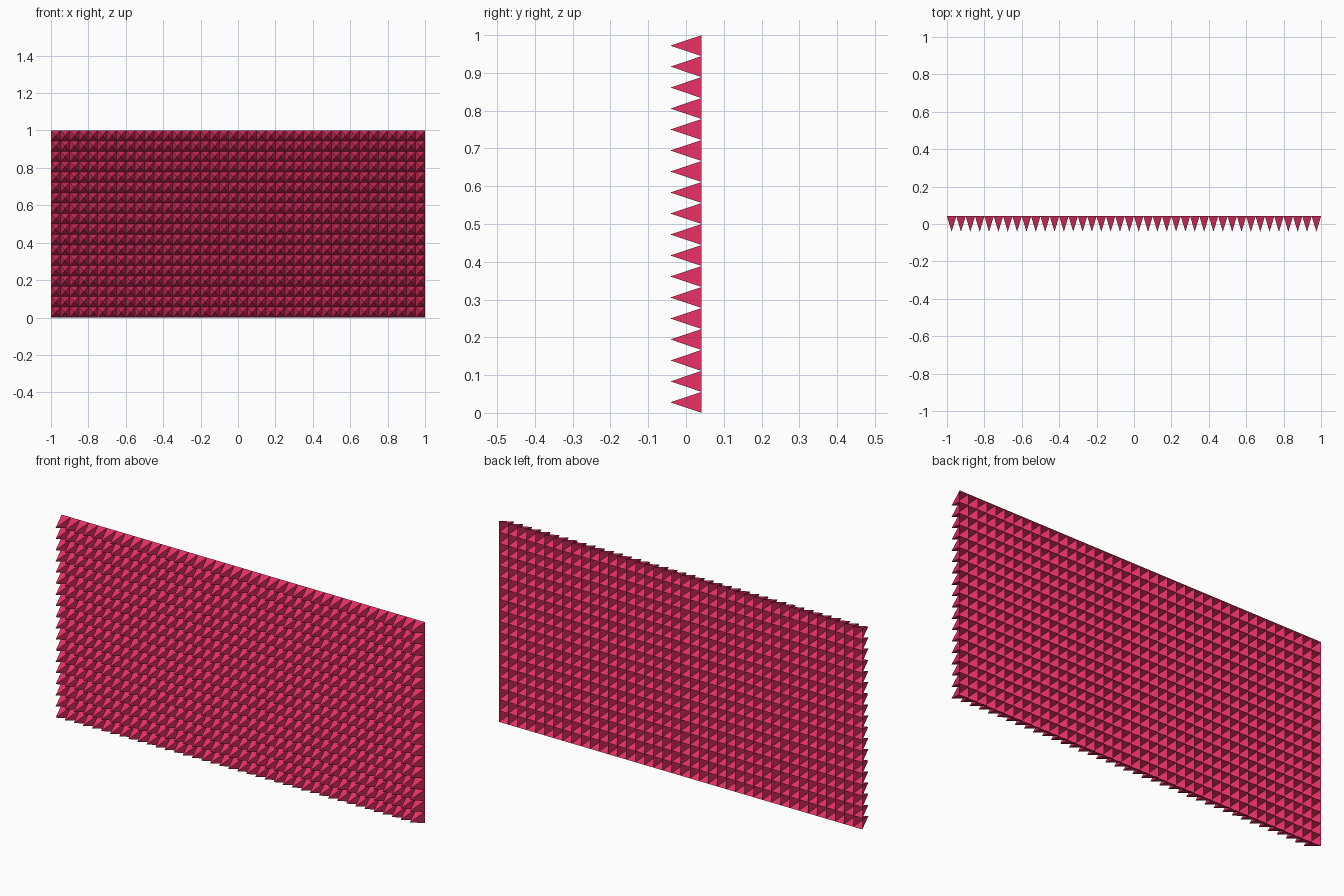
import bpy, bmesh

if "Cube" in bpy.data.objects:
    bpy.data.objects.remove(bpy.data.objects["Cube"])

COLS, ROWS = 40, 18
WIDTH, HEIGHT, HALF_DEPTH = 2.0, 1.0, 0.0415
dx, dz = WIDTH / COLS, HEIGHT / ROWS

# Studded panel: one grid of hollow pyramids, open at the back
bm = bmesh.new()
grid = [[bm.verts.new((-WIDTH / 2 + i * dx, HALF_DEPTH, j * dz))
         for i in range(COLS + 1)] for j in range(ROWS + 1)]
for j in range(ROWS):
    for i in range(COLS):
        base = [grid[j][i], grid[j][i + 1], grid[j + 1][i + 1], grid[j + 1][i]]
        tip = bm.verts.new((-WIDTH / 2 + (i + 0.5) * dx, -HALF_DEPTH, (j + 0.5) * dz))
        for k in range(4):
            bm.faces.new((base[k], base[(k + 1) % 4], tip))

mesh = bpy.data.meshes.new("pyramid_panel")
bm.to_mesh(mesh)
bm.free()
panel = bpy.data.objects.new("pyramid_panel", mesh)
bpy.context.collection.objects.link(panel)

# Crimson foam colour
mat = bpy.data.materials.new("crimson_foam")
mat.diffuse_color = (0.8, 0.03, 0.13, 1)
mat.use_nodes = True
mat.node_tree.nodes["Principled BSDF"].inputs["Base Color"].default_value = mat.diffuse_color
mesh.materials.append(mat)
